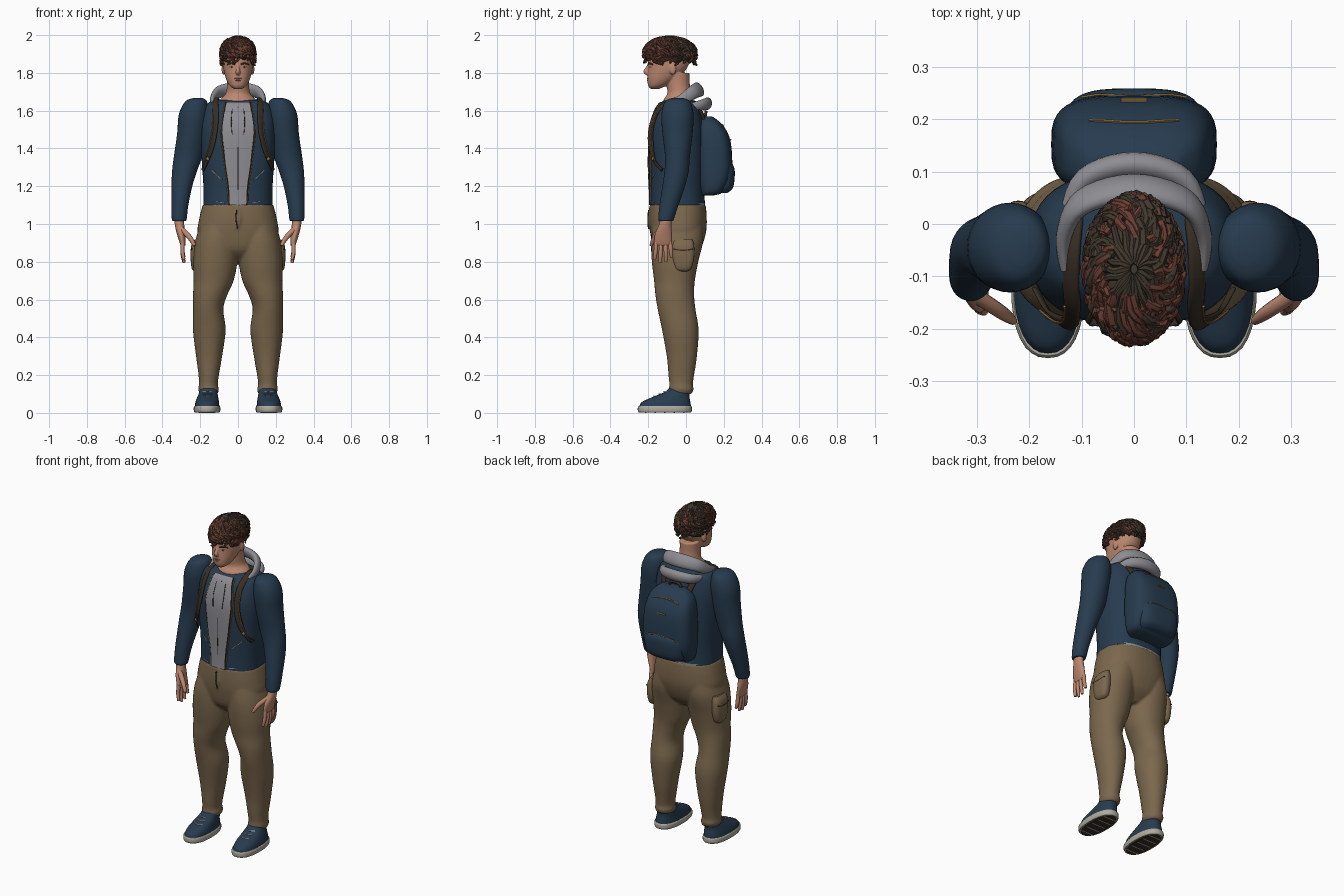
import bpy, bmesh, math, random
from mathutils import Vector

random.seed(4)
if bpy.data.objects.get("Cube"):
    bpy.data.objects.remove(bpy.data.objects["Cube"])


def material(name, *rgb):
    m = bpy.data.materials.new(name)
    m.use_nodes = True
    m.diffuse_color = (*rgb, 1)
    for node in m.node_tree.nodes:
        if node.type == "BSDF_PRINCIPLED":
            node.inputs["Base Color"].default_value = (*rgb, 1)
    return m


BLUE = material("denim_blue", .02, .044, .077)
KHAKI = material("khaki", .2, .138, .075)
GREY = material("hoodie_grey", .265, .265, .29)
SKIN = material("skin", .5, .245, .16)
AUBURN = material("auburn_hair", .14, .048, .033)
DARK = material("dark_hair", .053, .039, .026)
STRAP = material("dark_strap", .04, .028, .018)
GOLD = material("gold_trim", .25, .15, .055)
SOLE = material("off_white", .43, .41, .35)
LIPS = material("lips", .37, .15, .105)


def smooth(points, steps=4):
    """Catmull-Rom interpolation of tuples of any length."""
    out, last = [], len(points) - 1
    for i in range(last):
        a, b, c, d = (points[min(max(j, 0), last)] for j in range(i - 1, i + 3))
        for s in range(steps):
            t = s / steps
            out.append(tuple(q + .5 * t * (r - p + t * (2*p - 5*q + 4*r - w + t * (3*q - p - 3*r + w)))
                             for p, q, r, w in zip(a, b, c, d)))
    return out + [tuple(points[-1])]


def build(name, tubes, mat, voxel=0):
    """Skin each list of closed rings and cap both ends; a voxel size fuses them."""
    bm = bmesh.new()
    for rings in tubes:
        vs = [[bm.verts.new(p) for p in ring] for ring in rings]
        n = len(vs[0])
        for a, b in zip(vs, vs[1:]):
            for i in range(n):
                j = (i + 1) % n
                bm.faces.new((a[i], a[j], b[j], b[i]))
        bm.faces.new(vs[0])
        bm.faces.new(vs[-1])
    bmesh.ops.recalc_face_normals(bm, faces=bm.faces[:])
    mesh = bpy.data.meshes.new(name)
    bm.to_mesh(mesh)
    bm.free()
    mesh.materials.append(mat)
    for f in mesh.polygons:
        f.use_smooth = True
    ob = bpy.data.objects.new(name, mesh)
    bpy.context.scene.collection.objects.link(ob)
    if voxel:
        fuse = ob.modifiers.new("fuse", "REMESH")
        fuse.mode, fuse.voxel_size, fuse.use_smooth_shade = "VOXEL", voxel, True
        soften = ob.modifiers.new("soften", "SMOOTH")
        soften.factor, soften.iterations = .5, 5
    else:
        mesh.set_sharp_from_angle(angle=math.radians(50))


def power(v, e):
    return math.copysign(abs(v) ** (2 / e), v)


def shell(rows, e=2.0, n=32, steps=4, side=1):
    """Stack level superellipses given as x, y, z, half width, half depth."""
    angles = [2 * math.pi * i / n for i in range(n)]
    return [[(side * (x + rx * power(math.cos(a), e)), y + ry * power(math.sin(a), e), z) for a in angles]
            for x, y, z, rx, ry in smooth(rows, steps)]


def loft(name, rows, mat, *args, **options):
    build(name, [shell(rows, *args, **options)], mat)


def ball(x, y, z, rx, ry, rz, side=1):
    steps = [-1.5 + 3 * i / 12 for i in range(13)]
    rows = [(x, y, z + rz * math.sin(a), rx * math.cos(a), ry * math.cos(a)) for a in steps]
    return shell(rows, n=20, steps=1, side=side)


def tube(path, centre, flat=1.0, n=8, steps=3, e=2.0):
    """Rings along x, y, z, radius points; flat scales thickness away from centre."""
    pts = smooth(path, steps)
    rings = []
    for i, p in enumerate(pts):
        pos = Vector(p[:3])
        tan = (Vector(pts[min(i + 1, len(pts) - 1)][:3]) - Vector(pts[max(i - 1, 0)][:3])).normalized()
        across = tan.cross(pos - Vector(centre)).normalized()
        out = across.cross(tan)
        angles = [2 * math.pi * (k + .5) / n for k in range(n)]
        rings.append([pos + p[3] * (across * power(math.cos(a), e) + out * flat * power(math.sin(a), e))
                      for a in angles])
    return rings


def flip(path, side):
    return [(side * p[0], *p[1:]) for p in path]


def surface(rows, x, z, out, e):
    """Depth of a lofted shape at x, z on its front (-1) or back (1)."""
    fine = smooth(rows)
    for a, b in zip(fine, fine[1:]):
        if a[2] <= z <= b[2]:
            k = (z - a[2]) / (b[2] - a[2])
            y, rx, ry = (a[i] + k * (b[i] - a[i]) for i in (1, 3, 4))
            return y + out * ry * (1 - min(1, abs(x / rx)) ** e) ** (1 / e)
    return fine[-1][1]


BODY = (0, -.045, 1.4)

# Jacket body and hoodie hem
torso = [(0, -.045, 1.1, .183, .145), (0, -.045, 1.2, .183, .143), (0, -.045, 1.35, .193, .147),
         (0, -.045, 1.5, .2, .145), (0, -.04, 1.6, .185, .122), (0, -.035, 1.642, .155, .1),
         (0, -.035, 1.657, .105, .07)]
loft("jacket_body", torso, BLUE, 2.5, 48)
loft("hoodie_hem", [(0, -.042, 1.085, .178, .144), (0, -.043, 1.11, .18, .144)], GREY, 2.5, 48)

# Trousers: seat, legs and fly fused into one garment
seat = [(0, -.045, .8, .05, .06), (0, -.047, .86, .17, .12), (0, -.042, .95, .213, .147),
        (0, -.042, 1.03, .205, .152), (0, -.043, 1.105, .186, .147)]
leg = [(.155, -.024, .1, .047, .053), (.156, -.025, .125, .055, .066), (.157, -.026, .15, .05, .062),
       (.155, -.025, .2, .054, .068), (.153, -.022, .3, .069, .08), (.152, -.03, .44, .087, .097),
       (.158, -.05, .55, .08, .1), (.146, -.06, .63, .092, .103), (.129, -.061, .7, .106, .108),
       (.12, -.058, .8, .117, .123), (.113, -.047, .91, .113, .138), (.1, -.042, 1.01, .095, .13)]
fly = tube([(.004, -.19, 1.09, .008), (.006, -.193, 1.02, .014), (-.006, -.187, .97, .01)], BODY, .8)
build("trousers", [shell(seat, 2.3, 40), fly] + [shell(leg, 2.1, side=s) for s in (1, -1)], KHAKI, .007)
build("fly_seam", [tube([(-.008, -.199, 1.075, .003), (-.01, -.201, 1.02, .003),
                         (-.002, -.199, .975, .003)], BODY)], STRAP)

# Hoodie front set in the jacket opening, with trimmed edges
opening = [(.045, 1.1), (.05, 1.2), (.07, 1.35), (.084, 1.48), (.07, 1.6), (.062, 1.643)]
panel = []
for w, z in smooth(opening):
    xs = [w * i / 5 for i in range(-5, 6)]
    panel.append([(x, surface(torso, x, z, -1, 2.5) - .007, z) for x in xs] +
                 [(x, surface(torso, x, z, -1, 2.5) + .004, z) for x in reversed(xs)])
build("hoodie_front", [panel], GREY)


def chest_line(points, r, lift=.007):
    return tube([(x, surface(torso, x, z, -1, 2.5) - lift, z, r) for x, z in points], BODY, n=6)


build("hoodie_zip", [chest_line([(0, 1.18), (0, 1.4), (0, 1.62)], .002)], STRAP)
for s, label in ((1, "left"), (-1, "right")):
    build(label + "_drawstring", [chest_line([(s * .03, 1.47), (s * .035, 1.54), (s * .03, 1.61)], .002)], STRAP)
    build(label + "_jacket_edge", [chest_line([(s * w, z) for w, z in opening], .005, .003)], STRAP)
    build(label + "_jacket_trim", [chest_line([(s * (w + .006), z) for w, z in opening], .0025, .002)], GOLD)
    build(label + "_pocket_zip", [chest_line([(s * .085, 1.235), (s * .14, 1.285)], .003, .001)], SOLE)
    build(label + "_hem_stitch", [chest_line([(s * .07, 1.113), (s * .115, 1.117)], .002, .001)], SOLE)

# Hood folded down behind the neck
fold = [(.132, -.085, 1.635, .017), (.133, -.02, 1.66, .028), (.098, .042, 1.7, .037), (0, .068, 1.713, .041)]
build("hood_upper_fold", [tube(fold + flip(fold[-2::-1], -1), (0, -.06, 1.64), .55, 16, 5)], GREY)
fold = [(.128, .01, 1.615, .02), (.092, .085, 1.63, .03), (0, .112, 1.637, .034)]
build("hood_lower_fold", [tube(fold + flip(fold[-2::-1], -1), (0, -.04, 1.66), .75, 16, 5)], GREY)

# Backpack with front pocket and zips
pack = [(0, .11, 1.15, .11, .03), (0, .135, 1.17, .143, .062), (0, .15, 1.25, .157, .09),
        (0, .15, 1.36, .156, .094), (0, .142, 1.46, .148, .088), (0, .125, 1.53, .128, .064),
        (0, .11, 1.57, .085, .028)]
pouch = [(0, .17, 1.165, .1, .05), (0, .18, 1.19, .122, .068), (0, .185, 1.25, .13, .073),
         (0, .183, 1.305, .125, .07), (0, .17, 1.335, .1, .05)]
loft("backpack", pack, BLUE, 3.2, 40)
loft("backpack_pocket", pouch, BLUE, 3.2, 40)


def pack_line(name, rows, half, z, drop, r):
    pts = []
    for i in range(-3, 4):
        x, h = half * i / 3, z - drop * (i / 3) ** 2
        pts.append((x, surface(rows, x, h, 1, 3.2) + .001, h, r))
    build(name, [tube(pts, BODY, n=6)], GOLD)


pack_line("main_zip", pack, .085, 1.525, .012, .0035)
pack_line("zip_tab", pack, .025, 1.445, 0, .005)
pack_line("pocket_zip", pouch, .1, 1.318, .015, .003)
build("backpack_handle", [tube([(-.04, .1, 1.56, .008), (-.025, .105, 1.59, .008), (.025, .105, 1.59, .008),
                                (.04, .1, 1.56, .008)], BODY)], STRAP)

# Head: neck, skull, nose and ears fused
neck = shell([(0, -.045, 1.6, .1, .085), (0, -.04, 1.655, .096, .08), (0, -.035, 1.69, .066, .064),
              (0, -.042, 1.74, .058, .062), (0, -.045, 1.8, .06, .065)])
skull = shell([(0, -.165, 1.715, .02, .022), (0, -.152, 1.732, .044, .048), (0, -.125, 1.77, .064, .08),
               (0, -.1, 1.82, .077, .102), (0, -.09, 1.87, .08, .112), (0, -.088, 1.92, .077, .108),
               (0, -.088, 1.95, .06, .085), (0, -.088, 1.965, .03, .04)], 2.15)
nose = tube([(0, -.194, 1.85, .008), (0, -.207, 1.825, .009), (0, -.215, 1.806, .013),
             (0, -.203, 1.794, .01)], (0, -.1, 1.82), .9, 12)
ears = [ball(.077, -.07, 1.82, .01, .018, .03, s) for s in (1, -1)]
build("head", [neck, skull, nose] + ears, SKIN, .004)
build("mouth", [ball(0, -.2, 1.77, .021, .007, .004), ball(0, -.199, 1.761, .018, .008, .005)], LIPS)

# Paired parts: facial features, arms, hands, pockets, shoes and straps
for s, label in ((1, "left_"), (-1, "right_")):
    build(label + "eye", [ball(.032, -.184, 1.831, .014, .01, .005, s)], SOLE)
    build(label + "iris", [ball(.032, -.191, 1.831, .006, .005, .005, s)], STRAP)
    build(label + "brow", [tube(flip([(.014, -.2, 1.845, .004), (.034, -.195, 1.851, .005),
                                      (.056, -.177, 1.845, .003)], s), (0, -.1, 1.85))], DARK)

    loft(label + "sleeve", [(.212, -.045, 1.667, .025, .03), (.222, -.045, 1.648, .058, .067),
                            (.234, -.045, 1.58, .079, .085), (.245, -.045, 1.48, .077, .08),
                            (.264, -.045, 1.36, .075, .066), (.283, -.05, 1.28, .066, .064),
                            (.297, -.065, 1.2, .055, .06), (.308, -.09, 1.1, .045, .05),
                            (.311, -.105, 1.03, .04, .042), (.311, -.106, 1.015, .035, .037)], BLUE, side=s)
    hand = [shell([(.312, -.105, 1.05, .026, .03), (.31, -.11, 1, .025, .032), (.302, -.119, .95, .022, .044),
                   (.293, -.122, .9, .016, .047), (.291, -.12, .885, .011, .04)], side=s)]
    for i, length in enumerate((.085, .1, .095, .07)):
        y = -.157 + .024 * i
        hand.append(tube(flip([(.293, y, .905, .011), (.294, y - .004 + .003 * i, .895 - length / 2, .011),
                               (.286, y - .01 + .006 * i, .895 - length, .008)], s), (0, y, .9), 1, 10))
    hand.append(tube(flip([(.303, -.135, .975, .015), (.265, -.16, .94, .014), (.243, -.175, .91, .012),
                           (.23, -.185, .885, .008)], s), (.3, -.1, .8), 1, 10))
    build(label + "hand", hand, SKIN)

    loft(label + "cargo_pocket", [(.215, -.015, .748, .015, .02), (.22, -.015, .765, .025, .043),
                                  (.221, -.015, .82, .03, .058), (.219, -.015, .885, .029, .058),
                                  (.212, -.015, .917, .018, .048)], KHAKI, 2.6, side=s)
    flap = [(.244, -.066, .868, .004), (.25, -.015, .86, .004), (.244, .036, .868, .004)]
    build(label + "pocket_flap_seam", [tube(flip(flap, s), (0, 0, .86), .6)], STRAP)

    # Shoe with laces and ribbed tread
    loft(label + "shoe_upper", [(.164, -.111, .03, .066, .138), (.163, -.105, .058, .062, .128),
                                (.16, -.078, .085, .055, .096), (.157, -.047, .11, .048, .068),
                                (.155, -.03, .135, .044, .054)], BLUE, 2.3, side=s)
    loft(label + "shoe_sole", [(.164, -.112, .003, .066, .138), (.164, -.112, .012, .07, .143),
                               (.164, -.112, .03, .07, .143), (.164, -.112, .037, .066, .139)], SOLE, 2.4, side=s)
    loft(label + "shoe_tread", [(.164, -.112, .001, .058, .13), (.164, -.112, .006, .058, .13)],
         STRAP, 2.4, steps=1, side=s)
    build(label + "tread_ribs", [shell([(.164, -.112 + .05 * i, z, .045, .004) for z in (0, .004)], 6, steps=1, side=s)
                                 for i in (-2, -1, 0, 1, 2)], SOLE)
    laces = [tube(flip([(.133, y + .016, z, .003), (.159, y - .002, z + .001, .003),
                        (.186, y + .016, z, .003)], s), (.16 * s, -.05, 0), n=6)
             for y, z in ((-.17, .087), (-.142, .1), (-.115, .111))]
    build(label + "laces", laces, SOLE)
    build(label + "shoe_collar", [tube(flip([(.115, -.03, .125, .005), (.155, -.083, .124, .005),
                                             (.197, -.03, .125, .005)], s), (.155 * s, -.03, .06))], GOLD)

    # Shoulder strap from pack top over the chest, tucking under the arm
    path = [(.085, .1, 1.55), (.105, .055, 1.625), (.117, -.03, 1.66), (.12, -.105, 1.64), (.118, -.157, 1.59),
            (.122, -.186, 1.5), (.14, -.185, 1.41), (.165, -.165, 1.33), (.187, -.125, 1.285)]
    wide = [(*p, .017 if i < 7 else .01) for i, p in enumerate(path)]
    build(label + "shoulder_strap", [tube(flip(wide, s), BODY, .4, 12, 4, 3.5)], STRAP)
    trim = [(x + .014, y, z, .003) for x, y, z in path[4:8]]
    build(label + "strap_trim", [tube(flip(trim, s), BODY, 1, 6)], GOLD)
    build(label + "strap_buckle", [ball(.16, -.176, 1.345, .01, .007, .01, s)], GOLD)

# Hair: dark cap, radial crown locks and hanging curls
build("hair_cap", [ball(0, -.085, 1.902, .085, .125, .081)], DARK)


def lock(angle, start, end, radius, wave):
    phase, pts = random.uniform(0, 6), []
    for j in range(7):
        t = start + (end - start) * j / 6
        a = angle + wave * math.sin(1.3 * j + phase)
        k = 1 + .35 * wave * math.sin(2 * j + phase)
        s = k * math.sin(min(t, 1.6))
        pts.append((.088 * s * math.cos(a), -.086 + .134 * s * math.sin(a), 1.907 + .083 * math.cos(t),
                    radius * (1 - j / 14)))
    return tube(pts, (0, -.085, 1.88), 1, 7, 2)


auburn, dark = [], []
for i in range(22):
    dark.append(lock(i * math.tau / 22, .08, random.uniform(.7, 1.1), .009, .08))
for i in range(170):
    angle = i * 2.4 + random.uniform(-.2, .2)
    front = -math.sin(angle)
    start = random.uniform(.4, 1.5)
    reach = random.uniform(1.8, 2.3) if front > .5 else random.uniform(2.2, 2.6)
    curl = lock(angle, start, min(start + random.uniform(.7, 1.2), reach), random.uniform(.008, .011), .2)
    (auburn if random.random() < .6 + .3 * front else dark).append(curl)
build("auburn_curls", auburn, AUBURN)
build("dark_curls", dark, DARK)
